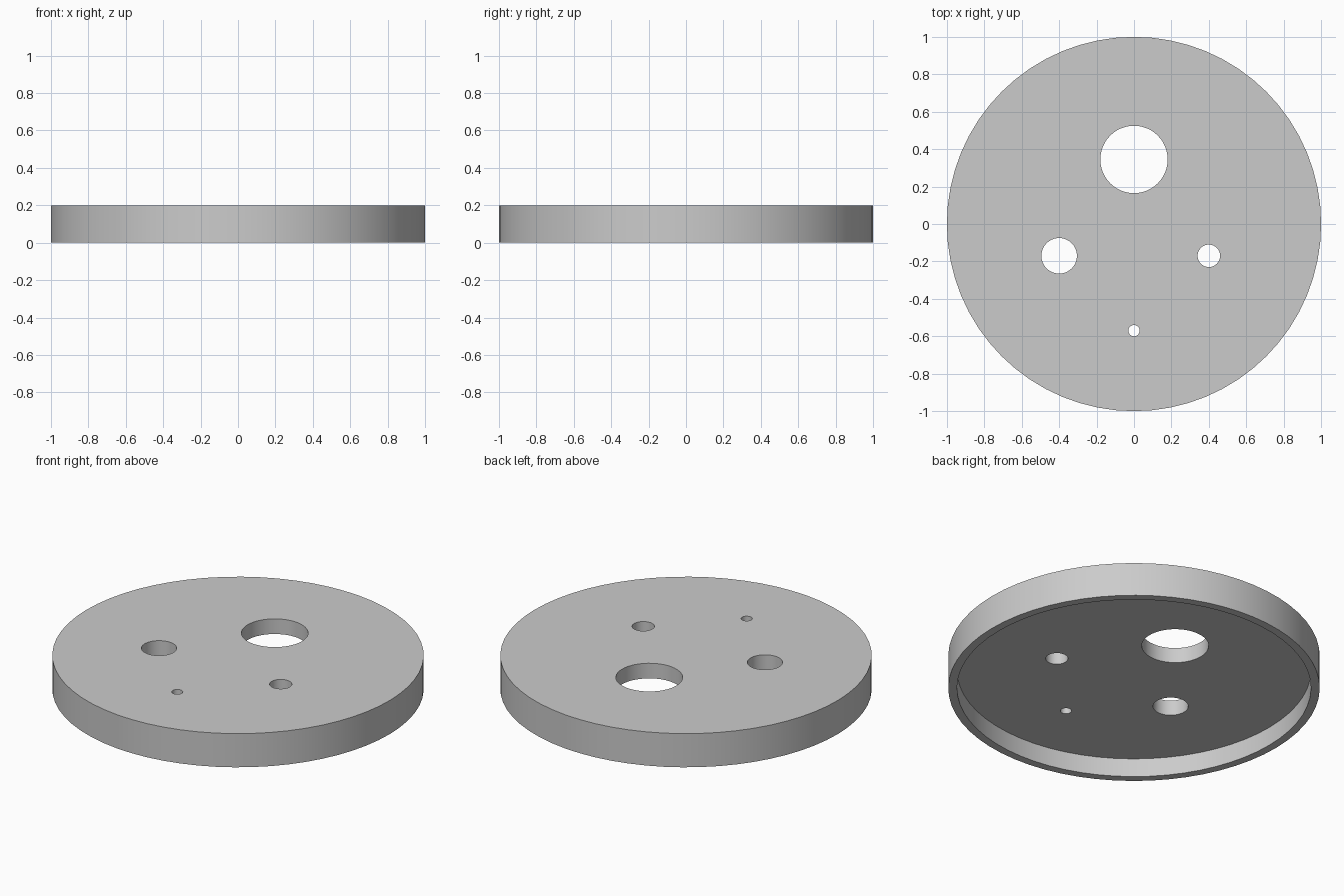
import bpy
import math

cube = bpy.data.objects.get("Cube")
if cube:
    bpy.data.objects.remove(cube, do_unlink=True)

HEIGHT = 0.2
PLATE = 0.09
INNER_RADIUS = 0.953
# hole position and radius: x, y, r
HOLES = [(0, 0.345, 0.18), (-0.4, -0.17, 0.095), (0.4, -0.17, 0.06), (0, -0.57, 0.03)]

grey = bpy.data.materials.new("plain grey")
grey.use_nodes = True
grey.diffuse_color = (0.6, 0.6, 0.6, 1)
grey.node_tree.nodes["Principled BSDF"].inputs["Base Color"].default_value = (0.6, 0.6, 0.6, 1)


def cylinder(name, x, y, radius, bottom, top, sides):
    bpy.ops.mesh.primitive_cylinder_add(vertices=sides, radius=radius, depth=top - bottom,
                                        location=(x, y, (bottom + top) / 2))
    obj = bpy.context.object
    obj.name = name
    obj.data.materials.append(grey)
    return obj


def cut(target, cutter):
    mod = target.modifiers.new("cut", 'BOOLEAN')
    mod.operation = 'DIFFERENCE'
    mod.solver = 'EXACT'
    mod.object = cutter
    bpy.context.view_layer.objects.active = target
    bpy.ops.object.modifier_apply(modifier=mod.name)
    bpy.data.objects.remove(cutter, do_unlink=True)


# Round lid, hollowed from below to leave a thin rim
lid = cylinder("round_lid", 0, 0, 1, 0, HEIGHT, 64)
cut(lid, cylinder("recess_cutter", 0, 0, INNER_RADIUS, -0.1, HEIGHT - PLATE, 64))

# Four through holes
for x, y, r in HOLES:
    cut(lid, cylinder("hole_cutter", x, y, r, -0.1, HEIGHT + 0.1, 48))

# Smooth round walls with crisp rims
bpy.ops.object.select_all(action='DESELECT')
lid.select_set(True)
bpy.context.view_layer.objects.active = lid
bpy.ops.object.shade_smooth_by_angle(angle=math.radians(30))
